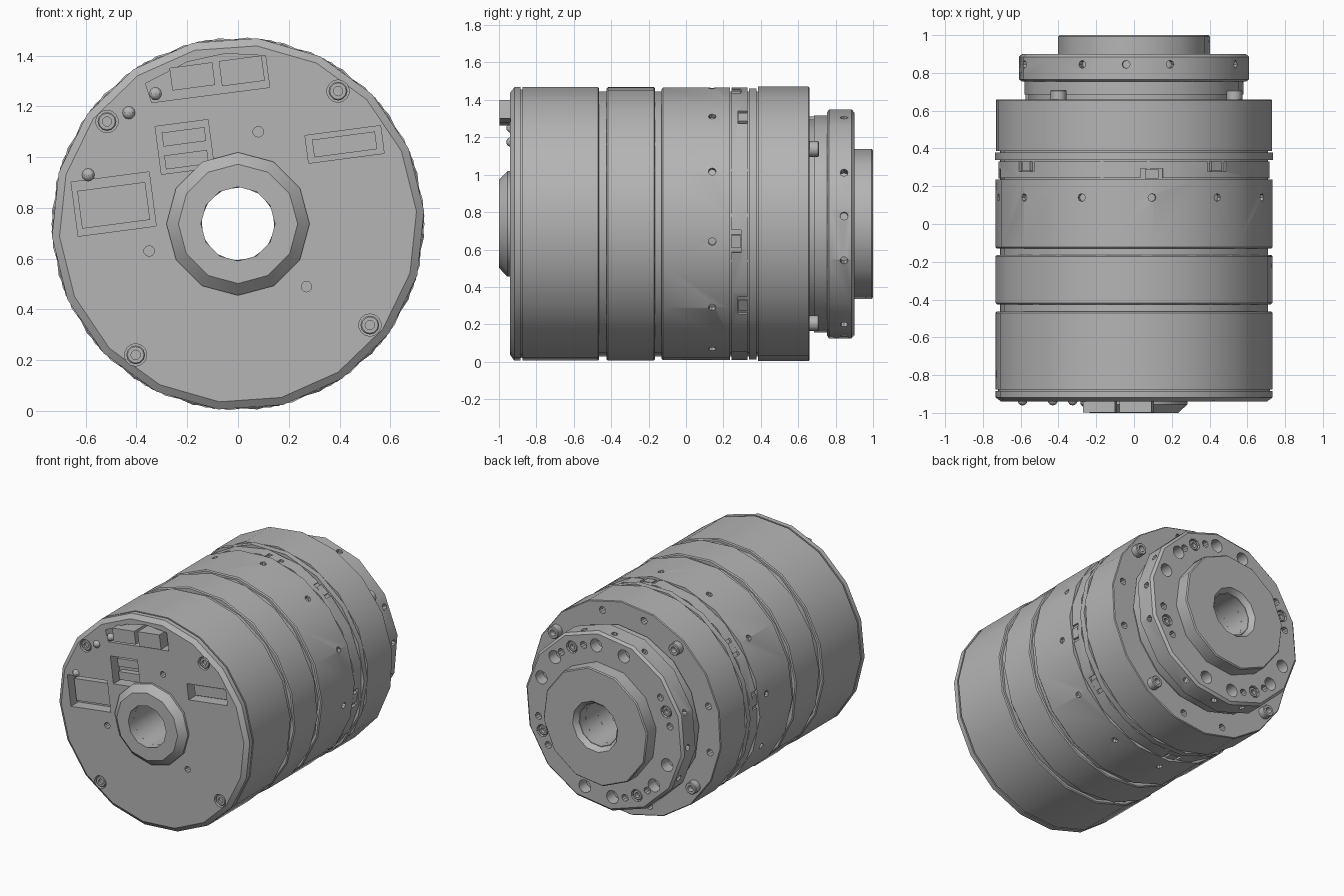
import bpy, bmesh, math
from mathutils import Matrix, Vector

if "Cube" in bpy.data.objects:
    bpy.data.objects.remove(bpy.data.objects["Cube"], do_unlink=True)

CZ = 0.737      # height of the main axis
BORE = 0.146    # radius of the through hole
R = 0.735       # housing radius

metal = bpy.data.materials.new("grey metal")
metal.use_nodes = True
GREY = (0.46, 0.46, 0.46, 1)
metal.diffuse_color = GREY
metal.node_tree.nodes["Principled BSDF"].inputs["Base Color"].default_value = GREY


def make_object(name, bm):
    bmesh.ops.remove_doubles(bm, verts=bm.verts, dist=1e-5)
    bmesh.ops.recalc_face_normals(bm, faces=bm.faces)
    mesh = bpy.data.meshes.new(name)
    bm.to_mesh(mesh)
    bm.free()
    mesh.materials.append(metal)
    ob = bpy.data.objects.new(name, mesh)
    bpy.context.collection.objects.link(ob)
    return ob


def smooth(ob):
    bpy.ops.object.select_all(action='DESELECT')
    ob.select_set(True)
    bpy.context.view_layer.objects.active = ob
    bpy.ops.object.shade_smooth_by_angle(angle=math.radians(32))


def polar(deg, r):
    """Offset from the main axis, angle measured from the top toward +x."""
    a = math.radians(deg)
    return r * math.sin(a), r * math.cos(a)


def lathe(bm, loop, n, phase=0, cx=0, cz=0):
    """Revolve a closed (y, radius) loop about an axis parallel to y."""
    rings = []
    for i in range(n):
        x, z = polar(phase + 360 * i / n, 1)
        rings.append([bm.verts.new((cx + r * x, y, CZ + cz + r * z)) for y, r in loop])
    for i in range(n):
        a, b = rings[i], rings[(i + 1) % n]
        for j in range(len(loop)):
            k = (j + 1) % len(loop)
            if loop[j][1] == 0 and loop[k][1] == 0:
                continue
            quad = [a[j], a[k], b[k], b[j]]
            if loop[j][1] == 0:
                quad.pop()
            elif loop[k][1] == 0:
                quad.pop(2)
            bm.faces.new(quad)


def tube(name, outer, n, phase=0):
    """Turned part with the through bore."""
    bm = bmesh.new()
    lathe(bm, [(outer[0][0], BORE)] + outer + [(outer[-1][0], BORE)], n, phase)
    return make_object(name, bm)


def axial_hole(bm, x, z, r, y0, y1, n=10):
    lathe(bm, [(y0, 0), (y0, r), (y1, r), (y1, 0)], n, 0, x, z)


def radial_frame(deg, r, y):
    x, z = polar(deg, r)
    return Matrix.Translation((x, y, CZ + z)) @ Matrix.Rotation(math.radians(deg), 4, 'Y')


def radial_hole(bm, deg, r, y, size, depth):
    bmesh.ops.create_cone(bm, cap_ends=True, segments=8, radius1=size, radius2=size,
                          depth=2 * depth, matrix=radial_frame(deg, r, y))


def prism(bm, pts, y0, y1):
    """Extrude an outline of (x, z) points along y."""
    lo = [bm.verts.new((x, y0, z)) for x, z in pts]
    hi = [bm.verts.new((x, y1, z)) for x, z in pts]
    bm.faces.new(lo)
    bm.faces.new(hi[::-1])
    for i in range(len(pts)):
        j = (i + 1) % len(pts)
        bm.faces.new([lo[i], hi[i], hi[j], lo[j]])


def tilted(cx, cz, w, h):
    """Rectangle outline with the slight tilt shared by the connectors."""
    c, s = math.cos(math.radians(7.5)), math.sin(math.radians(7.5))
    return [(cx + u * w / 2 * c - v * h / 2 * s, cz + u * w / 2 * s + v * h / 2 * c)
            for u, v in ((-1, -1), (1, -1), (1, 1), (-1, 1))]


def cut(ob, bm):
    cutter = make_object("cutter", bm)
    cutter.hide_render = True
    mod = ob.modifiers.new("cut", 'BOOLEAN')
    mod.object, mod.operation, mod.solver = cutter, 'DIFFERENCE', 'EXACT'
    bpy.context.view_layer.update()
    dg = bpy.context.evaluated_depsgraph_get()
    mesh = bpy.data.meshes.new_from_object(ob.evaluated_get(dg))
    ob.modifiers.clear()
    ob.data = mesh
    bpy.data.objects.remove(cutter, do_unlink=True)


def screw(name, x, z, y, d, r, h):
    """Socket screw head; d is the outward direction along y."""
    bm = bmesh.new()
    top, sock = y + d * h, y + d * h * 0.35
    lathe(bm, [(y, 0), (y, r), (top - d * 0.005, r), (top, r * 0.88),
               (top, r * 0.5), (sock, r * 0.5), (sock, 0)], 12, 0, x, z)
    smooth(make_object(name, bm))


# Front housing with chamfered cap and seam
front = tube("front_housing", [(-0.94, 0.705), (-0.918, R), (-0.885, R), (-0.885, 0.722),
                               (-0.875, 0.722), (-0.875, R), (-0.47, R), (-0.464, 0.728)], 18, 6)
pockets = bmesh.new()
FLOOR = -0.86
prism(pockets, [(-0.365, 1.29), (-0.34, 1.215), (0.125, 1.275), (0.108, 1.4),
                (-0.05, 1.408), (-0.2, 1.375)], -1.1, FLOOR)
prism(pockets, tilted(-0.49, 0.815, 0.31, 0.215), -1.1, FLOOR)
prism(pockets, tilted(-0.21, 1.04, 0.21, 0.19), -1.1, FLOOR)
prism(pockets, tilted(0.42, 1.05, 0.3, 0.11), -1.1, FLOOR)
front_screws = [(sx, sz) for a in (37, -52, 127.5, 218) for sx, sz in [polar(a, 0.655)]]
for x, z in front_screws:
    axial_hole(pockets, x, z, 0.044, -1.1, -0.905, 14)
for x, z in ((0.08, 1.1), (-0.35, 0.63), (0.27, 0.49)):
    axial_hole(pockets, x, z - CZ, 0.021, -1.1, -0.89)
cut(front, pockets)
smooth(front)
for x, z in front_screws:
    screw("front_screw", x, z, -0.91, -1, 0.037, 0.025)

# Connectors in the pockets
for name, cx, cz, w, h, y in (
        ("upper_plug_a", -0.18, 1.318, 0.17, 0.09, -0.998),
        ("upper_plug_b", 0.015, 1.34, 0.17, 0.1, -0.998),
        ("side_connector", -0.49, 0.81, 0.27, 0.15, -0.9),
        ("inner_connector_a", -0.213, 1.08, 0.17, 0.055, -0.9),
        ("inner_connector_b", -0.203, 0.99, 0.17, 0.055, -0.9),
        ("right_connector", 0.42, 1.05, 0.25, 0.07, -0.9)):
    bm = bmesh.new()
    prism(bm, tilted(cx, cz, w, h), y, FLOOR + 0.01)
    make_object(name, bm)

# Small light pins on the front
for x, z in ((-0.325, 1.25), (-0.43, 1.175), (-0.59, 0.93)):
    bm = bmesh.new()
    bmesh.ops.create_uvsphere(bm, u_segments=10, v_segments=6, radius=0.026,
                              matrix=Matrix.Translation((x, -0.935, z)))
    smooth(make_object("front_pin", bm))

# Front boss around the bore
smooth(tube("front_boss", [(-1.0, 0.235), (-0.955, 0.282), (-0.93, 0.282)], 12, 0))

# Recessed core that shows in the grooves
smooth(tube("groove_core", [(-0.5, 0.712), (0.4, 0.712)], 18, 6))

# Middle housing
smooth(tube("middle_housing", [(-0.425, 0.728), (-0.418, R), (-0.172, R), (-0.165, 0.728)], 18, 14))

# Vented housing with a row of radial holes
vented = tube("vented_housing", [(-0.13, 0.728), (-0.123, R), (0.235, R)], 18, 7.5)
holes = bmesh.new()
for i in range(12):
    radial_hole(holes, 7.5 + 30 * i, 0.73, 0.14, 0.021, 0.06)
cut(vented, holes)
smooth(vented)

# Clamp ring with slots and tabs
ring = tube("clamp_ring", [(0.243, 0.728), (0.33, 0.728)], 18, 0)
slots = bmesh.new()
tabs = []
for q in range(4):
    tabs += [(7.5 + 90 * q, 0.267), (37.5 + 90 * q, 0.305)]
for deg, y in tabs:
    size = Matrix.Diagonal((0.12, 0.055, 0.1, 1))
    bmesh.ops.create_cube(slots, size=1, matrix=radial_frame(deg, 0.725, y) @ size)
cut(ring, slots)
smooth(ring)
for deg, y in tabs:
    bm = bmesh.new()
    size = Matrix.Diagonal((0.07, 0.05, 0.05, 1))
    bmesh.ops.create_cube(bm, size=1, matrix=radial_frame(deg, 0.695, y) @ size)
    make_object("clamp_tab", bm)

# Thin spacer and rear housing
smooth(tube("spacer_ring", [(0.338, R), (0.378, R)], 18, 10))
rear = tube("rear_housing", [(0.386, R), (0.655, R), (0.66, 0.73)], 18, 3)
holes = bmesh.new()
for q in range(4):
    for a in (16, -12):
        x, z = polar(a + 90 * q, 0.66)
        axial_hole(holes, x, z, 0.024, 0.6, 0.75)
cut(rear, holes)
smooth(rear)
for q in range(4):
    x, z = polar(53 + 90 * q, 0.665)
    screw("rear_screw", x, z, 0.655, 1, 0.042, 0.055)

# Neck and output flange
smooth(tube("rear_neck", [(0.65, 0.56), (0.685, 0.56), (0.685, 0.582), (0.77, 0.582)], 16, 4))
flange = tube("output_flange", [(0.755, 0.6), (0.765, 0.615), (0.885, 0.615), (0.9, 0.598)], 14, 5)
holes = bmesh.new()
for q in range(4):
    for a in (-27, -4, 18.6):
        radial_hole(holes, a + 90 * q, 0.61, 0.845, 0.021, 0.05)
flange_screws = []
for half in (0, 180):
    for a in (7, -17, 48, 70):
        x, z = polar(a + half, 0.515)
        axial_hole(holes, x, z, 0.045, 0.82, 1.0, 12)
    for a in (29, 112):
        for off, r in ((-11, 0.024), (0, 0.042), (11, 0.024)):
            x, z = polar(a + half + off, 0.515)
            axial_hole(holes, x, z, r, 0.86, 1.0)
        flange_screws.append(polar(a + half, 0.515))
cut(flange, holes)
smooth(flange)
for x, z in flange_screws:
    screw("flange_screw", x, z, 0.855, 1, 0.035, 0.038)

# Output hub with a countersunk bore
smooth(tube("output_hub", [(0.89, 0.405), (0.993, 0.405), (1.0, 0.398), (1.0, 0.175), (0.965, 0.15)], 12, 8))
